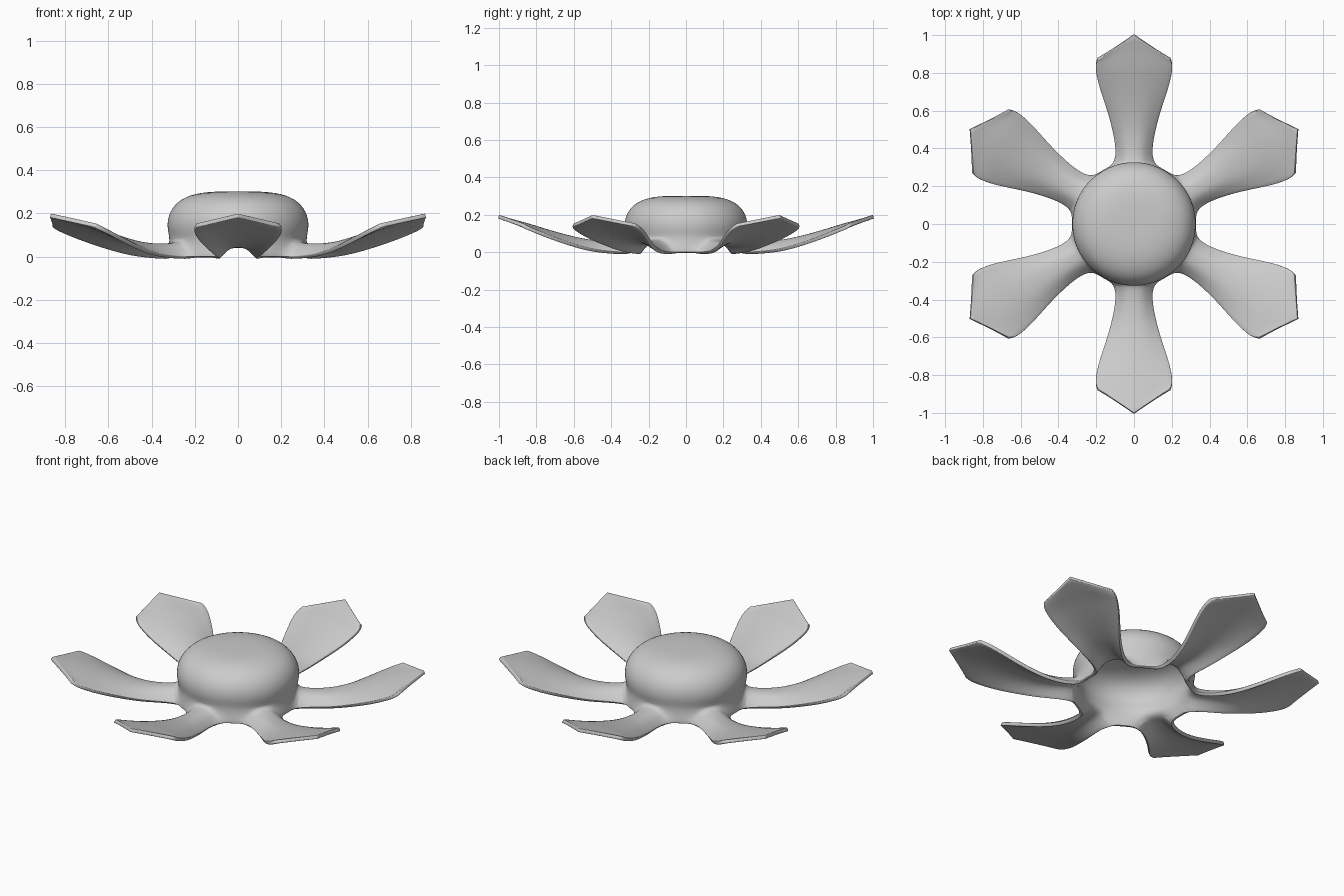
import bpy, bmesh
from math import sin, cos, radians

cube = bpy.data.objects.get("Cube")
if cube:
    bpy.data.objects.remove(cube, do_unlink=True)

# Single pale grey material
grey = bpy.data.materials.new("pale grey")
grey.use_nodes = True
colour = (0.6, 0.6, 0.6, 1)
grey.diffuse_color = colour
grey.node_tree.nodes["Principled BSDF"].inputs["Base Color"].default_value = colour

# Dome profile (radius, height) from the crown down
DOME = [(0.1, 0.302), (0.2, 0.294), (0.285, 0.258), (0.328, 0.19), (0.33, 0.125), (0.315, 0.08)]
# Petal stations: radius, half width, ridge height, edge droop, droop power, tip slant
PETAL = [(0.4, 0.096, 0.06, 0.056, 4, 0), (0.5, 0.115, 0.065, 0.048, 3, 0),
         (0.6, 0.142, 0.085, 0.04, 3, 0), (0.72, 0.184, 0.118, 0.03, 2, 0),
         (0.84, 0.204, 0.155, 0.03, 2, 0.03), (0.93, 0.203, 0.18, 0.038, 1, 0.08),
         (1, 0.19, 0.2, 0.045, 1, 0.13)]
ACROSS = [-1, -0.5, 0, 0.5, 1]
ROOT_ANGLE = 18

bm = bmesh.new()
crease = bm.verts.layers.float.new("crease_vert")


def polar(radius, degrees, z):
    a = radians(degrees)
    return bm.verts.new((radius * cos(a), radius * sin(a), z))


def bridge(a, b):
    for i in range(len(a) - 1):
        bm.faces.new((a[i], b[i], b[i + 1], a[i + 1]))


# Dome with an arch over each petal root and a low wall between petals
columns = []
for k in range(6):
    axis = 30 + 60 * k
    for u in ACROSS + [None]:
        angle = axis + (30 if u is None else u * ROOT_ANGLE)
        column = [polar(r, angle, z) for r, z in DOME]
        foot = 0 if u is None else 0.066 * (1 - abs(u) ** 4)
        column.append(polar(0.332, angle, foot))
        columns.append(column)
crown = bm.verts.new((0, 0, 0.302))
for i, column in enumerate(columns):
    following = columns[(i + 1) % len(columns)]
    bm.faces.new((crown, column[0], following[0]))
    bridge(following[::-1], column[::-1])

# Petals continue outward from the arches
for k in range(6):
    a = radians(30 + 60 * k)
    row = [columns[k * 6 + i][-1] for i in range(5)]
    for r, w, z, droop, power, slant in PETAL:
        outer = []
        for u in ACROSS:
            x, y = r - slant * abs(u), u * w
            outer.append(bm.verts.new((x * cos(a) - y * sin(a), x * sin(a) + y * cos(a),
                                       z - droop * abs(u) ** power)))
        bridge(row, outer)
        row = outer
    row[2][crease] = 1

bmesh.ops.recalc_face_normals(bm, faces=bm.faces)
if crown.normal.z < 0 or crown.link_faces[0].normal.z < 0:
    bmesh.ops.reverse_faces(bm, faces=bm.faces)
mesh = bpy.data.meshes.new("flower_shell")
bm.to_mesh(mesh)
bm.free()
mesh.materials.append(grey)
flower = bpy.data.objects.new("flower_shell", mesh)
bpy.context.collection.objects.link(flower)

# Smooth surface, thin wall, softened rim
subsurf = flower.modifiers.new("smooth", "SUBSURF")
subsurf.levels = subsurf.render_levels = 2
subsurf.boundary_smooth = "PRESERVE_CORNERS"
wall = flower.modifiers.new("wall", "SOLIDIFY")
wall.thickness = 0.02
wall.offset = -1
rim = flower.modifiers.new("rim", "BEVEL")
rim.width = 0.006
rim.segments = 2
rim.limit_method = "ANGLE"
rim.angle_limit = radians(60)

bpy.context.view_layer.objects.active = flower
flower.select_set(True)
bpy.ops.object.shade_smooth_by_angle(angle=radians(50))
